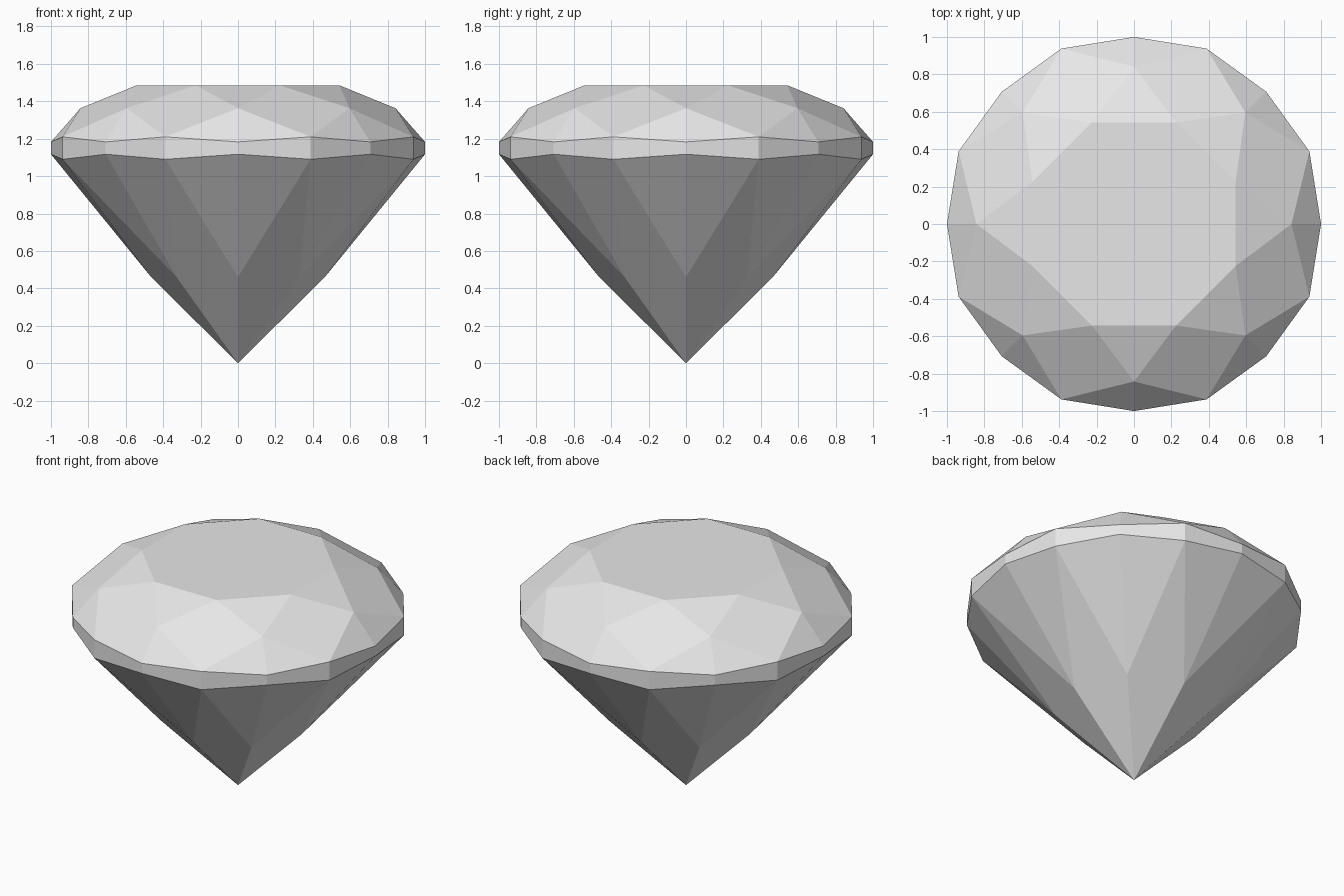
import bpy
import bmesh
from math import cos, sin, pi

cube = bpy.data.objects.get("Cube")
if cube:
    bpy.data.objects.remove(cube, do_unlink=True)

SIDES = 16
bm = bmesh.new()


def ring(even, odd):
    """Verts by step number; even and odd steps each take (radius, z) or None."""
    verts = {}
    for i in range(SIDES):
        spot = odd if i % 2 else even
        if spot:
            a = 2 * pi * i / SIDES
            verts[i] = bm.verts.new((spot[0] * cos(a), spot[0] * sin(a), spot[1]))
    return lambda i: verts[i % SIDES]


# Rings of corners from the table down to the point
table = ring(None, (0.588, 1.485))
crown = ring((0.842, 1.363), None)
girdle_top = ring((1.0, 1.183), (1.015, 1.21))
girdle_low = ring((1.0, 1.117), (1.015, 1.09))
pavilion = ring((0.464, 0.46), None)
point = bm.verts.new((0, 0, 0))


def face(*verts):
    bm.faces.new(verts)


# Flat table
face(*[table(i) for i in range(1, SIDES, 2)])

for i in range(0, SIDES, 2):
    # Crown: star facet, kite, and two upper girdle facets
    face(table(i - 1), crown(i), table(i + 1))
    face(table(i + 1), crown(i), girdle_top(i + 1), crown(i + 2))
    face(crown(i), girdle_top(i - 1), girdle_top(i))
    face(crown(i), girdle_top(i), girdle_top(i + 1))
    # Pavilion: two lower girdle facets and the main kite
    face(pavilion(i), girdle_low(i), girdle_low(i - 1))
    face(pavilion(i), girdle_low(i + 1), girdle_low(i))
    face(point, pavilion(i + 2), girdle_low(i + 1), pavilion(i))

# Girdle band
for i in range(SIDES):
    face(girdle_top(i), girdle_low(i), girdle_low(i + 1), girdle_top(i + 1))

bmesh.ops.recalc_face_normals(bm, faces=bm.faces)
mesh = bpy.data.meshes.new("cut_gem")
bm.to_mesh(mesh)
bm.free()

# Pale grey stone
stone = bpy.data.materials.new("pale_grey")
stone.use_nodes = True
colour = (0.8, 0.8, 0.8, 1)
stone.diffuse_color = colour
stone.node_tree.nodes["Principled BSDF"].inputs["Base Color"].default_value = colour
mesh.materials.append(stone)

gem = bpy.data.objects.new("cut_gem", mesh)
bpy.context.collection.objects.link(gem)
